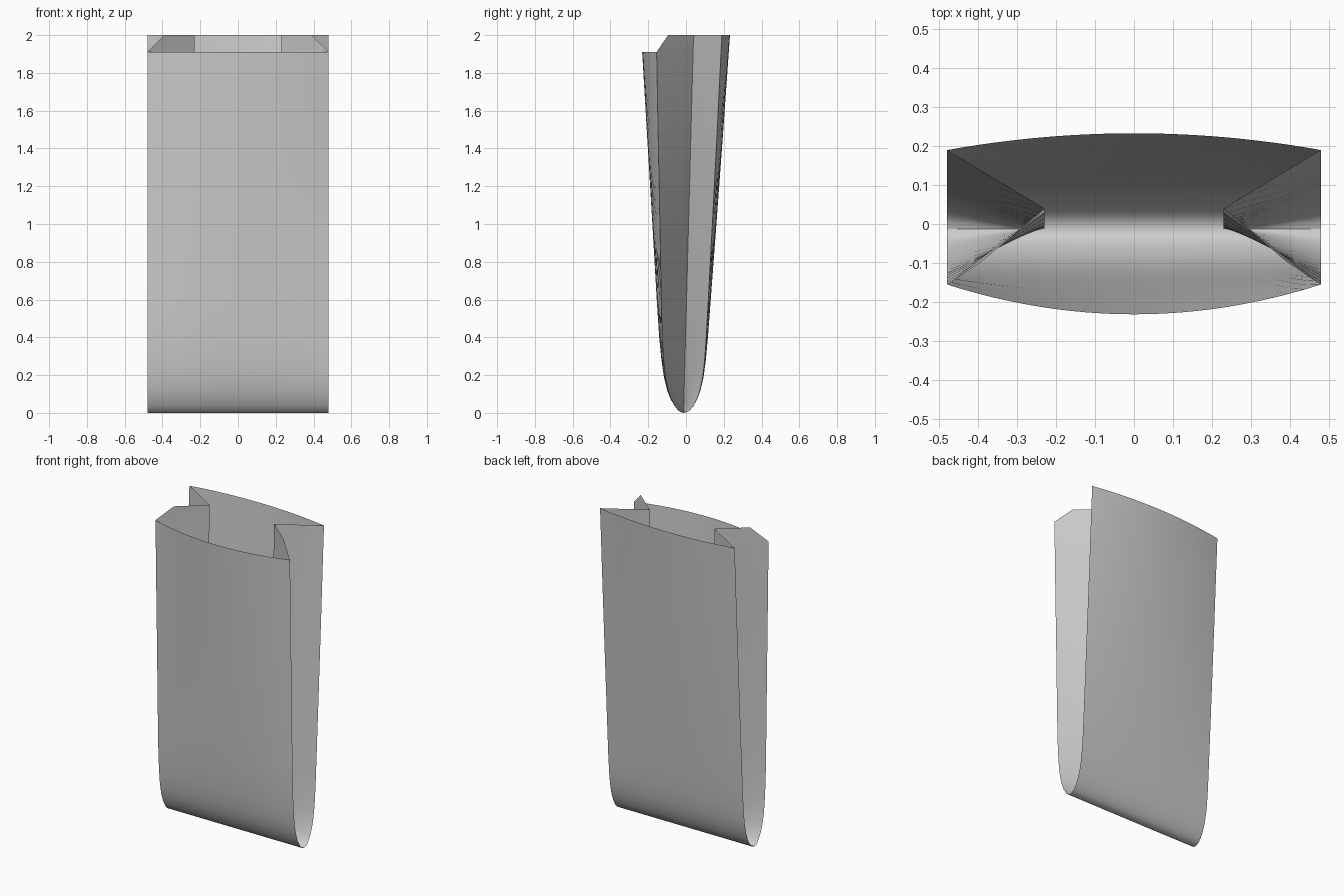
import bpy, bmesh

if "Cube" in bpy.data.objects:
    bpy.data.objects.remove(bpy.data.objects["Cube"])

HALF_W, FOLD_X = 0.48, 0.23
FRONT_TOP, BACK_TOP = 1.91, 2.0
BASE_Y = -0.013
COLS, FLANK_COLS = 24, 4

# Side profiles (z, y) along the middle of the front and back sheets
FRONT = [(0, BASE_Y), (0.004, -0.028), (0.014, -0.043), (0.037, -0.06), (0.07, -0.08),
         (0.12, -0.1), (0.19, -0.117), (0.28, -0.13), (0.4, -0.142), (0.6, -0.155),
         (1.0, -0.178), (1.45, -0.205), (FRONT_TOP, -0.232)]
BACK = [(0, BASE_Y), (0.004, 0.005), (0.014, 0.021), (0.037, 0.04), (0.07, 0.058),
        (0.12, 0.077), (0.19, 0.093), (0.28, 0.105), (0.4, 0.116), (0.6, 0.131),
        (1.0, 0.161), (1.45, 0.194), (FRONT_TOP, 0.2265), (BACK_TOP, 0.233)]


def sheet_point(x, z, y, bulge):
    """Point on a bowed panel; the bow grows with height."""
    return (x, y - bulge * (x / HALF_W) ** 2 * z / 2, z)


def fold_point(side, z):
    return (side * FOLD_X, BASE_Y + 0.053 * z / BACK_TOP, z)


def lerp(a, b, t):
    return tuple(p + (q - p) * t for p, q in zip(a, b))


def add_grid(bm, rows):
    grid = [[bm.verts.new(p) for p in row] for row in rows]
    for lo, hi in zip(grid, grid[1:]):
        for i in range(len(lo) - 1):
            bm.faces.new((lo[i], lo[i + 1], hi[i + 1], hi[i]))


bm = bmesh.new()
xs = [HALF_W * (2 * i / COLS - 1) for i in range(COLS + 1)]

# Front and back sheets, meeting in a rounded bottom
for profile, bulge in ((FRONT, -0.08), (BACK, 0.043)):
    add_grid(bm, [[sheet_point(x, z, y, bulge) for x in xs] for z, y in profile])

# Side gussets folded inwards
for side in (-1, 1):
    for profile, bulge in ((FRONT, -0.08), (BACK, 0.043)):
        add_grid(bm, [[lerp(sheet_point(side * HALF_W, z, y, bulge), fold_point(side, z), i / FLANK_COLS)
                       for i in range(FLANK_COLS + 1)] for z, y in profile])
    # Slanted upper corner of the front gusset flank
    corner = sheet_point(side * HALF_W, FRONT_TOP, -0.232, -0.08)
    fold = fold_point(side, FRONT_TOP)
    base = [lerp(corner, fold, i / FLANK_COLS) for i in range(FLANK_COLS + 1)]
    top = [fold_point(side, BACK_TOP), (side * 0.39, -0.095, BACK_TOP)]
    bm.faces.new([bm.verts.new(p) for p in base + top])

bmesh.ops.remove_doubles(bm, verts=bm.verts, dist=0.0005)
bmesh.ops.recalc_face_normals(bm, faces=bm.faces)
mesh = bpy.data.meshes.new("paper_bag")
bm.to_mesh(mesh)
bm.free()
bag = bpy.data.objects.new("paper_bag", mesh)
bpy.context.collection.objects.link(bag)
bpy.context.view_layer.objects.active = bag
bag.select_set(True)
bpy.ops.object.shade_smooth_by_angle(angle=0.5)
